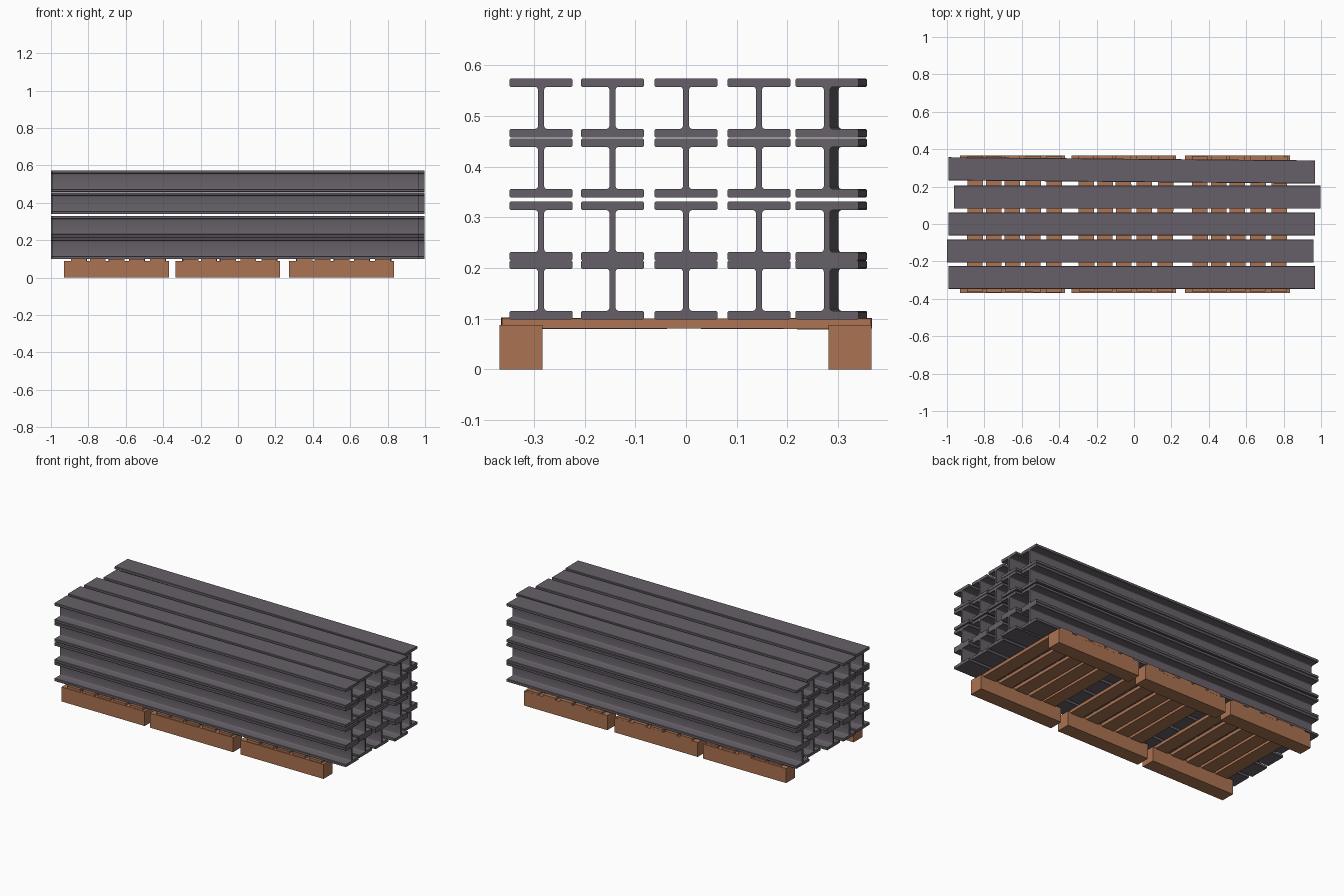
import bpy, bmesh, math, random
from mathutils import Matrix

if "Cube" in bpy.data.objects:
    bpy.data.objects.remove(bpy.data.objects["Cube"])

random.seed(4)


def material(name, rgb):
    m = bpy.data.materials.new(name)
    m.diffuse_color = (*rgb, 1)
    m.use_nodes = True
    m.node_tree.nodes["Principled BSDF"].inputs["Base Color"].default_value = m.diffuse_color
    return m


STEEL = material("grey_steel", (0.133, 0.118, 0.138))
WOOD = material("brown_wood", (0.41, 0.172, 0.085))


def add_object(name, bm, mat):
    bmesh.ops.recalc_face_normals(bm, faces=bm.faces)
    me = bpy.data.meshes.new(name)
    bm.to_mesh(me)
    bm.free()
    me.materials.append(mat)
    ob = bpy.data.objects.new(name, me)
    bpy.context.collection.objects.link(ob)
    return ob


def box(name, size, loc, rot_x=0, rot_z=0):
    bm = bmesh.new()
    bmesh.ops.create_cube(bm, size=1, matrix=Matrix.Diagonal((*size, 1)))
    ob = add_object(name, bm, WOOD)
    ob.location = loc
    ob.rotation_euler = (rot_x, 0, rot_z)
    return ob


# I-beam cross-section: one quarter, mirrored to all four
W, H, FLANGE, WEB, R, TIP = 0.062, 0.058, 0.0165, 0.006, 0.006, 0.002


def quarter():
    zi = H - FLANGE
    pts = []
    for i in range(4):  # fillet between web and flange
        a = math.pi - i * math.pi / 6
        pts.append((WEB + R + R * math.cos(a), zi - R + R * math.sin(a)))
    pts += [(W - TIP, zi), (W, zi + TIP), (W, H - TIP), (W - TIP, H)]
    return pts


q = quarter()
profile = (q + [(-y, z) for y, z in reversed(q)]
           + [(-y, -z) for y, z in q] + [(y, -z) for y, z in reversed(q)])


def beam(name, length, loc, rot_z):
    bm = bmesh.new()
    face = bm.faces.new([bm.verts.new((-length / 2, y, z)) for y, z in profile])
    ext = bmesh.ops.extrude_face_region(bm, geom=[face], use_keep_orig=True)
    verts = [g for g in ext["geom"] if isinstance(g, bmesh.types.BMVert)]
    bmesh.ops.translate(bm, verts=verts, vec=(length, 0, 0))
    ob = add_object(name, bm, STEEL)
    ob.location = loc
    ob.rotation_euler.z = rot_z
    return ob


# Stack of beams: columns are (x, y, yaw), rows are centre heights
columns = [(-0.012, -0.286, 0), (-0.02, -0.145, 0), (-0.012, 0, 0),
           (0.018, 0.144, 0), (-0.012, 0.2865, -0.0087)]
rows = [0.157, 0.273, 0.3975, 0.516]
for c, (x, y, yaw) in enumerate(columns):
    for r, z in enumerate(rows):
        beam(f"steel_beam_{c + 1}_{r + 1}", 1.96, (x, y, z), yaw)

# Three pallets: two side bearers with five slightly crooked slats each
for p, x0 in enumerate((-0.93, -0.335, 0.273)):
    for side, y in (("front", -0.3255), ("back", 0.3235)):
        box(f"pallet_{p + 1}_{side}_bearer", (0.56, 0.085, 0.088),
            (x0 + 0.28, y, 0.044))
    for s, dx in enumerate((0.08, 0.18, 0.28, 0.39, 0.503)):
        box(f"pallet_{p + 1}_slat_{s + 1}", (0.083, 0.728, 0.02),
            (x0 + dx, random.uniform(-0.002, 0.003), 0.0905),
            random.uniform(-0.006, 0.006), random.uniform(-0.008, 0.008))

# Smooth the fillets, keep the edges sharp
for ob in bpy.data.objects:
    ob.select_set(ob.name.startswith("steel_beam"))
    if ob.select_get():
        bpy.context.view_layer.objects.active = ob
bpy.ops.object.shade_smooth_by_angle(angle=math.radians(32))
